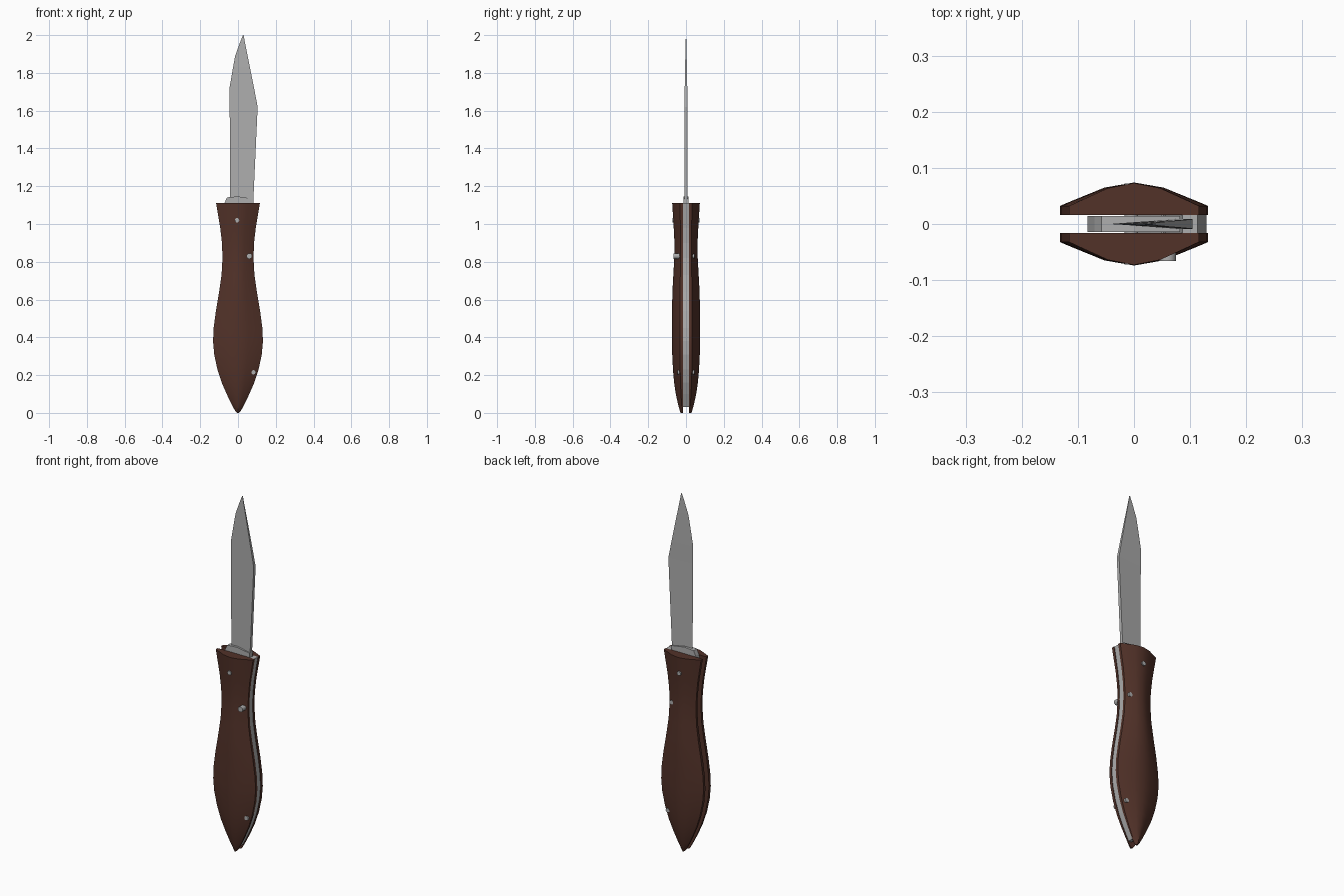
import bpy, bmesh, math
from mathutils import Matrix

if "Cube" in bpy.data.objects:
    bpy.data.objects.remove(bpy.data.objects["Cube"])


def material(name, rgb, rough):
    m = bpy.data.materials.new(name)
    m.use_nodes = True
    m.diffuse_color = (*rgb, 1)
    node = m.node_tree.nodes["Principled BSDF"]
    node.inputs["Base Color"].default_value = (*rgb, 1)
    node.inputs["Roughness"].default_value = rough
    return m


wood = material("dark brown wood", (0.085, 0.032, 0.022), 0.6)
steel = material("grey steel", (0.42, 0.42, 0.42), 0.5)


def finish(name, bm, mat, smooth=None):
    bmesh.ops.remove_doubles(bm, verts=bm.verts, dist=0.0001)
    bmesh.ops.recalc_face_normals(bm, faces=bm.faces)
    mesh = bpy.data.meshes.new(name)
    bm.to_mesh(mesh)
    bm.free()
    mesh.materials.append(mat)
    ob = bpy.data.objects.new(name, mesh)
    bpy.context.collection.objects.link(ob)
    if smooth:
        bpy.ops.object.select_all(action="DESELECT")
        ob.select_set(True)
        bpy.context.view_layer.objects.active = ob
        bpy.ops.object.shade_smooth_by_angle(angle=math.radians(smooth))
    return ob


def loft(name, rings, mat, smooth=None):
    """Skin a list of equal closed rings and cap both ends."""
    bm = bmesh.new()
    loops = [[bm.verts.new(p) for p in ring] for ring in rings]
    n = len(loops[0])
    for a, b in zip(loops, loops[1:]):
        for i in range(n):
            j = (i + 1) % n
            bm.faces.new((a[i], a[j], b[j], b[i]))
    bm.faces.new(loops[0])
    bm.faces.new(loops[-1])
    return finish(name, bm, mat, smooth)


def plate(name, outline, y, mat):
    """Flat plate from an x-z outline, y to either side."""
    return loft(name, [[(x, s * y, z) for x, z in outline] for s in (-1, 1)], mat)


def pin(name, x, z, radius, y0, y1):
    bm = bmesh.new()
    spin = Matrix.Translation((x, (y0 + y1) / 2, z)) @ Matrix.Rotation(math.pi / 2, 4, "X")
    bmesh.ops.create_cone(bm, cap_ends=True, segments=12, radius1=radius,
                          radius2=radius, depth=y1 - y0, matrix=spin)
    return finish(name, bm, steel, 40)


# Handle sections: height, half width, half depth at the crown
sections = [(0, .006, .029), (.012, .016, .033), (.05, .036, .043), (.1, .06, .054),
            (.16, .086, .063), (.23, .109, .069), (.31, .126, .073), (.38, .132, .074),
            (.45, .129, .074), (.54, .117, .074), (.64, .1, .072), (.73, .087, .067),
            (.82, .082, .062), (.9, .085, .061), (.98, .094, .065), (1.11, .116, .073)]
inner = .016
crown = [(-1, 0), (-.85, .2), (-.4, .78), (0, 1), (.4, .78), (.85, .2), (1, 0)]


def edge_depth(depth):
    return inner + .28 * (depth - inner)


for side, name in ((-1, "front_handle_scale"), (1, "back_handle_scale")):
    rings = []
    for z, w, d in sections:
        e = edge_depth(d)
        rings.append([(-w, side * inner, z)]
                     + [(w * u, side * (e + (d - e) * v), z) for u, v in crown]
                     + [(w, side * inner, z)])
    loft(name, rings, wood, 35)

# Spine spring filling the gap along the +x edge
spring = []
for z, w, d in sections[2:]:
    x1, x0 = w - .003, max(w - .03, .004)
    spring.append([(x0, -inner, z), (x1, -inner, z), (x1, inner, z), (x0, inner, z)])
spring[0] = [(x * .65, y, .03) for x, y, z in spring[0]]
loft("back_spring", spring, steel)

# Blade: height, cutting edge x, spine x, spine half thickness
blade = [(1.1, -.041, .08, .009), (1.62, -.044, .104, .0085), (1.72, -.045, .085, .0068),
         (1.83, -.026, .063, .005), (1.89, -.015, .051, .0035), (1.96, .01, .037, .002),
         (2, .026, .03, .0006)]
loft("blade", [[(a, 0, z), (b, -t, z), (b, t, z)] for z, a, b, t in blade], steel)

# Tang and bolster at the root of the blade
plate("blade_tang", [(-.055, .97), (.03, .94), (.08, .99), (.082, 1.133), (0, 1.146),
                     (-.058, 1.141), (-.07, 1.115), (-.083, 1.06)], .0145, steel)

# Pins through the handle, and the release stud
pin("pivot_pin", -.005, 1.02, .012, -.072, .072)
pin("middle_pin", .06, .83, .012, -.046, .046)
pin("release_stud", .06, .83, .015, -.066, -.02)
pin("tail_pin", .083, .215, .012, -.046, .046)
